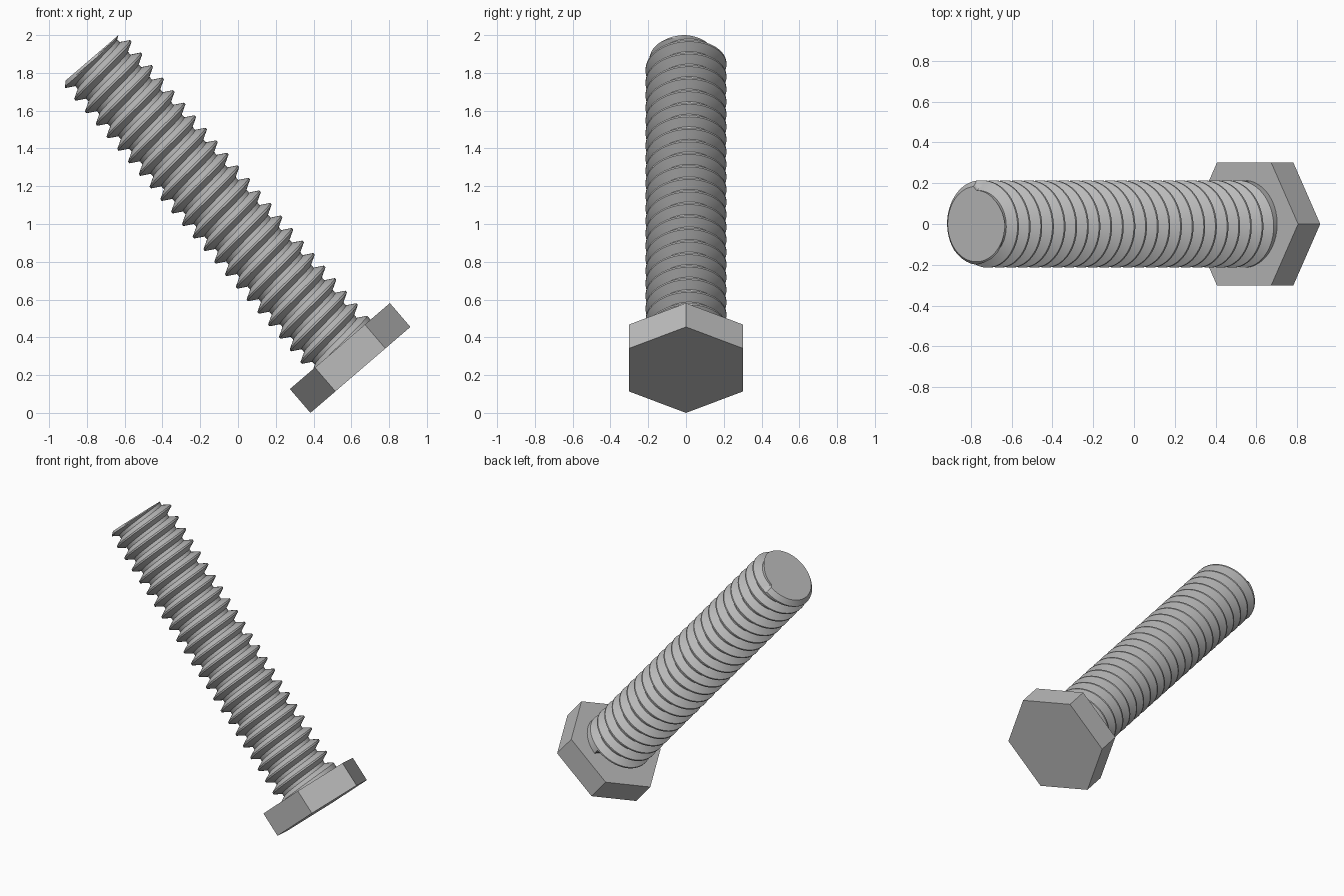
import bpy, bmesh, math
from mathutils import Matrix, Vector

if "Cube" in bpy.data.objects:
    bpy.data.objects.remove(bpy.data.objects["Cube"], do_unlink=True)

# Main dimensions
HEAD_R, HEAD_H, LENGTH = 0.349, 0.1665, 2.179
MAJOR, MINOR, TIP_R = 0.214, 0.165, 0.185
TURNS, SEG = 23, 64
PITCH = (LENGTH - HEAD_H) / TURNS
CHAMFER = MAJOR - TIP_R
TILT = math.radians(-40.69)
PLACE = Matrix.Translation((0.648, 0, HEAD_R * math.sin(-TILT))) @ Matrix.Rotation(TILT, 4, 'Y')

# Steel
steel = bpy.data.materials.new("steel_grey")
steel.use_nodes = True
steel.diffuse_color = (0.5, 0.5, 0.5, 1)
bsdf = next(n for n in steel.node_tree.nodes if n.type == 'BSDF_PRINCIPLED')
bsdf.inputs["Base Color"].default_value = (0.5, 0.5, 0.5, 1)


def finish(name, bm):
    bmesh.ops.recalc_face_normals(bm, faces=bm.faces)
    mesh = bpy.data.meshes.new(name)
    bm.to_mesh(mesh)
    bm.free()
    mesh.materials.append(steel)
    obj = bpy.data.objects.new(name, mesh)
    bpy.context.collection.objects.link(obj)
    obj.matrix_world = PLACE
    return obj


def cut(bm, z, **keep):
    bmesh.ops.bisect_plane(bm, geom=bm.verts[:] + bm.edges[:] + bm.faces[:],
                           plane_co=(0, 0, z), plane_no=(0, 0, 1), **keep)


# Hexagonal head, with corners towards the tilt
bm = bmesh.new()
rim = [bm.verts.new((HEAD_R * math.cos(i * math.pi / 3), HEAD_R * math.sin(i * math.pi / 3), 0))
       for i in range(6)]
base = bm.faces.new(rim)
top = bmesh.ops.extrude_face_region(bm, geom=[base])["geom"]
bmesh.ops.translate(bm, verts=[v for v in top if isinstance(v, bmesh.types.BMVert)],
                    vec=(0, 0, HEAD_H))
finish("bolt_head", bm)

# Threaded shank: a groove profile swept along a helix, plain before and after the groove
groove = [(-0.44, MAJOR), (-0.125, MINOR), (0.125, MINOR), (0.44, MAJOR), (0.56, MAJOR)]
bm = bmesh.new()
last = None
for k in range(-SEG, (TURNS + 2) * SEG):
    angle = math.pi / 2 + 2 * math.pi * k / SEG
    threaded = 0 <= k <= TURNS * SEG
    rung = []
    for offset, radius in groove:
        r = radius if threaded else MAJOR
        z = HEAD_H + PITCH * (k / SEG + offset)
        rung.append(bm.verts.new((r * math.cos(angle), r * math.sin(angle), z)))
    if last:
        for a in range(len(groove) - 1):
            bm.faces.new((last[a], rung[a], rung[a + 1], last[a + 1]))
    last = rung
bmesh.ops.remove_doubles(bm, verts=bm.verts, dist=0.00001)

# Trim the ends, then chamfer the tip
cut(bm, HEAD_H - PITCH / 3, clear_inner=True)
cut(bm, LENGTH, clear_outer=True)
for step in (0.25, 0.5, 0.75, 1):
    cut(bm, LENGTH - CHAMFER * step)
for v in bm.verts:
    limit = TIP_R + LENGTH - v.co.z
    r = Vector(v.co.xy).length
    if r > limit:
        v.co.x *= limit / r
        v.co.y *= limit / r

# Flat end of the shank
ends = [e for e in bm.edges if e.is_boundary and all(abs(v.co.z - LENGTH) < 0.0001 for v in e.verts)]
bmesh.ops.holes_fill(bm, edges=ends, sides=0)
shank = finish("threaded_shank", bm)

bpy.ops.object.select_all(action='DESELECT')
shank.select_set(True)
bpy.context.view_layer.objects.active = shank
bpy.ops.object.shade_smooth_by_angle(angle=math.radians(25))
